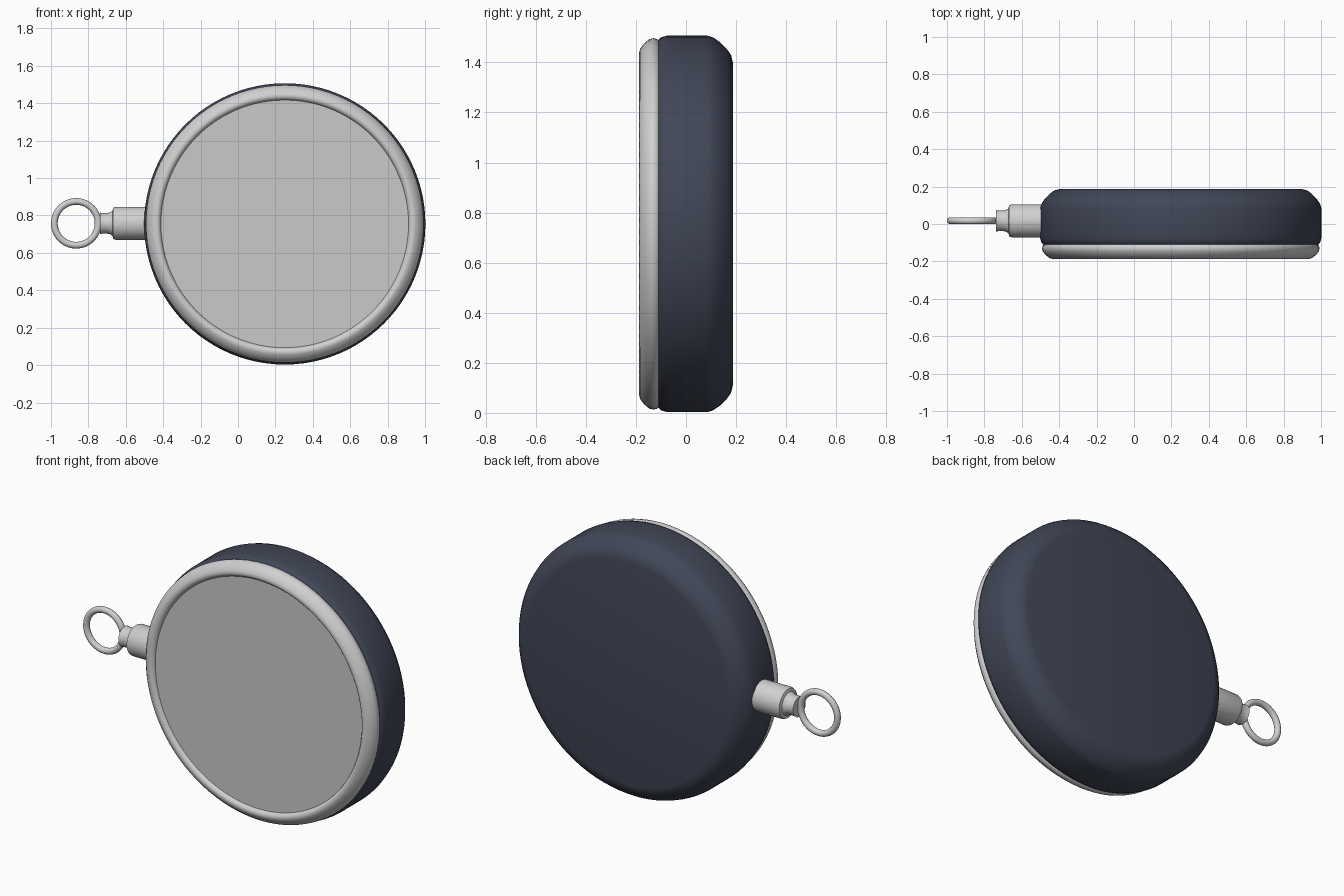
import bpy, bmesh, math
from mathutils import Matrix, Vector

if "Cube" in bpy.data.objects:
    bpy.data.objects.remove(bpy.data.objects["Cube"])

CX, CZ = 0.25, 0.755      # centre of the round case
PY = 0.017                # depth of the stem and ring


def material(name, rgb):
    m = bpy.data.materials.new(name)
    m.diffuse_color = (*rgb, 1.0)
    m.use_nodes = True
    m.node_tree.nodes["Principled BSDF"].inputs["Base Color"].default_value = m.diffuse_color
    return m


navy = material("dark_navy", (0.053, 0.062, 0.095))
metal = material("light_metal", (0.63, 0.63, 0.63))
dial = material("pale_grey", (0.59, 0.59, 0.59))


def lathe(name, profile, axis, origin, mat, segments=96, angle=40):
    """Revolve (radius, position along axis) points around an axis."""
    rot = Vector((0, 0, 1)).rotation_difference(Vector(axis)).to_matrix().to_4x4()
    bm = bmesh.new()
    rings = []
    for r, h in profile:
        if r == 0:
            rings.append([bm.verts.new((0, 0, h))] * segments)
        else:
            rings.append([bm.verts.new((r * math.cos(2 * math.pi * i / segments),
                                        r * math.sin(2 * math.pi * i / segments), h))
                          for i in range(segments)])
    for a, b in zip(rings, rings[1:]):
        for i in range(segments):
            j = (i + 1) % segments
            corners = list(dict.fromkeys((a[i], a[j], b[j], b[i])))
            bm.faces.new(corners)
    bmesh.ops.recalc_face_normals(bm, faces=bm.faces)
    bm.transform(Matrix.Translation(origin) @ rot)
    return finish(name, bm, mat, angle)


def finish(name, bm, mat, angle):
    me = bpy.data.meshes.new(name)
    bm.to_mesh(me)
    bm.free()
    ob = bpy.data.objects.new(name, me)
    bpy.context.collection.objects.link(ob)
    me.materials.append(mat)
    bpy.ops.object.select_all(action='DESELECT')
    ob.select_set(True)
    bpy.context.view_layer.objects.active = ob
    bpy.ops.object.shade_smooth_by_angle(angle=math.radians(angle))
    return ob


centre = (CX, 0, CZ)

# Case: rounded drum with a flat back
lathe("case", [(0, -0.11), (0.735, -0.11), (0.745, -0.10), (0.752, -0.075),
               (0.752, 0.085), (0.745, 0.108), (0.725, 0.137), (0.70, 0.162),
               (0.675, 0.18), (0.645, 0.187), (0, 0.187)],
      (0, 1, 0), centre, navy)

# Bezel: rounded metal hoop around the front
lathe("bezel", [(0.725, -0.105), (0.738, -0.115), (0.742, -0.13), (0.738, -0.147),
                (0.72, -0.168), (0.70, -0.183), (0.685, -0.187), (0.672, -0.182),
                (0.663, -0.17), (0.66, -0.155), (0.66, -0.105), (0.725, -0.105)],
      (0, 1, 0), centre, metal)

# Front disc, set just inside the bezel
lathe("front_disc", [(0, -0.168), (0.662, -0.168), (0.662, -0.11), (0, -0.11)],
      (0, 1, 0), centre, dial)

# Stem: wide collar stepping down to a narrow neck
lathe("stem", [(0, 0.44), (0.088, 0.44), (0.088, 0.655), (0.083, 0.667),
               (0.066, 0.672), (0.058, 0.685), (0.055, 0.70), (0.055, 0.725),
               (0.058, 0.738), (0, 0.738)],
      (-1, 0, 0), (0, PY, CZ + 0.003), metal, segments=48)

# Hanging ring: closed round hoop
R, r, n = 0.117, 0.018, 16
loop = [(R + r * math.cos(2 * math.pi * k / n), r * math.sin(2 * math.pi * k / n))
        for k in range(n + 1)]
ring = lathe("hanging_ring", loop, (0, 1, 0), (-0.865, PY, CZ + 0.003), metal, segments=64)
bm = bmesh.new()
bm.from_mesh(ring.data)
bmesh.ops.remove_doubles(bm, verts=bm.verts, dist=0.0001)
bmesh.ops.recalc_face_normals(bm, faces=bm.faces)
bm.to_mesh(ring.data)
bm.free()
